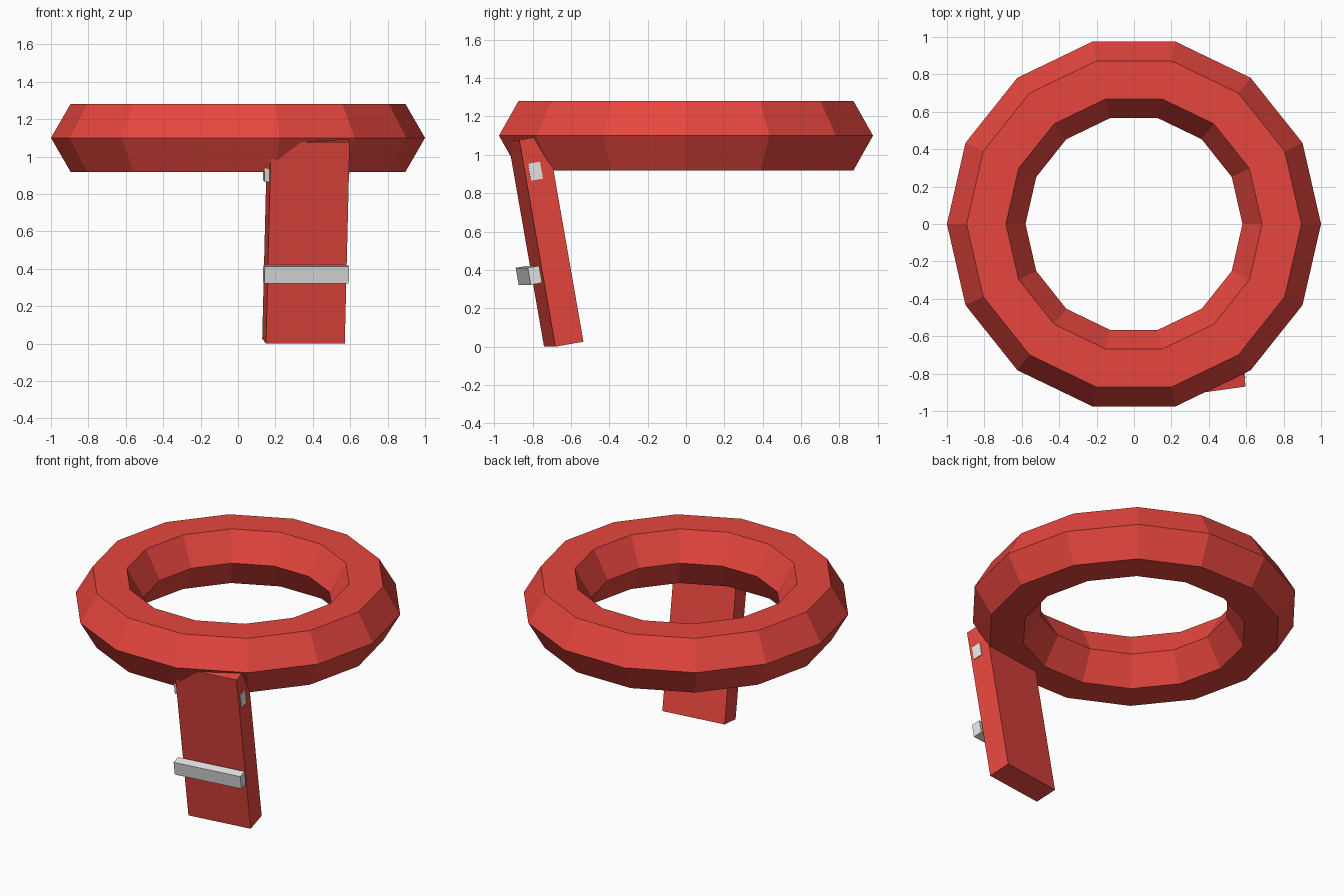
import bpy
import bmesh
from math import radians
from mathutils import Matrix, Vector

cube = bpy.data.objects.get("Cube")
if cube:
    bpy.data.objects.remove(cube, do_unlink=True)


def make_material(name, color):
    mat = bpy.data.materials.new(name)
    mat.use_nodes = True
    mat.diffuse_color = color
    mat.node_tree.nodes["Principled BSDF"].inputs["Base Color"].default_value = color
    return mat


red = make_material("red", (0.8, 0.062, 0.049, 1))
grey = make_material("light grey", (0.8, 0.8, 0.8, 1))

# Low-poly ring lying flat on top
bpy.ops.mesh.primitive_torus_add(major_radius=0.79, minor_radius=0.21,
                                 major_segments=14, minor_segments=6,
                                 location=(0, 0, 1.1))
ring = bpy.context.object
ring.name = ring.data.name = "ring"
ring.data.materials.append(red)

# Leaning frame of the leg: origin at its lower front right corner
leg_frame = (Matrix.Translation((0.15, -0.74, 0))
             @ Matrix.Rotation(radians(8), 4, "Z")
             @ Matrix.Rotation(radians(10), 4, "X"))


def box(name, low, high, mat):
    """Box between two corners, given in the frame of the leg."""
    low, high = Vector(low), Vector(high)
    bm = bmesh.new()
    bmesh.ops.create_cube(bm, size=1)
    for v in bm.verts:
        v.co = (low + high) / 2 + v.co * (high - low)
    mesh = bpy.data.meshes.new(name)
    bm.to_mesh(mesh)
    bm.free()
    mesh.materials.append(mat)
    obj = bpy.data.objects.new(name, mesh)
    obj.matrix_world = leg_frame
    bpy.context.collection.objects.link(obj)


# Hanging leg with a bar across its front and a pin through its top
box("leg", (0, 0, 0), (0.425, 0.15, 1.094), red)
box("front_bar", (-0.027, -0.072, 0.34), (0.428, -0.012, 0.43), grey)
box("upper_pin", (-0.027, 0.023, 0.874), (0.43, 0.087, 0.964), grey)
